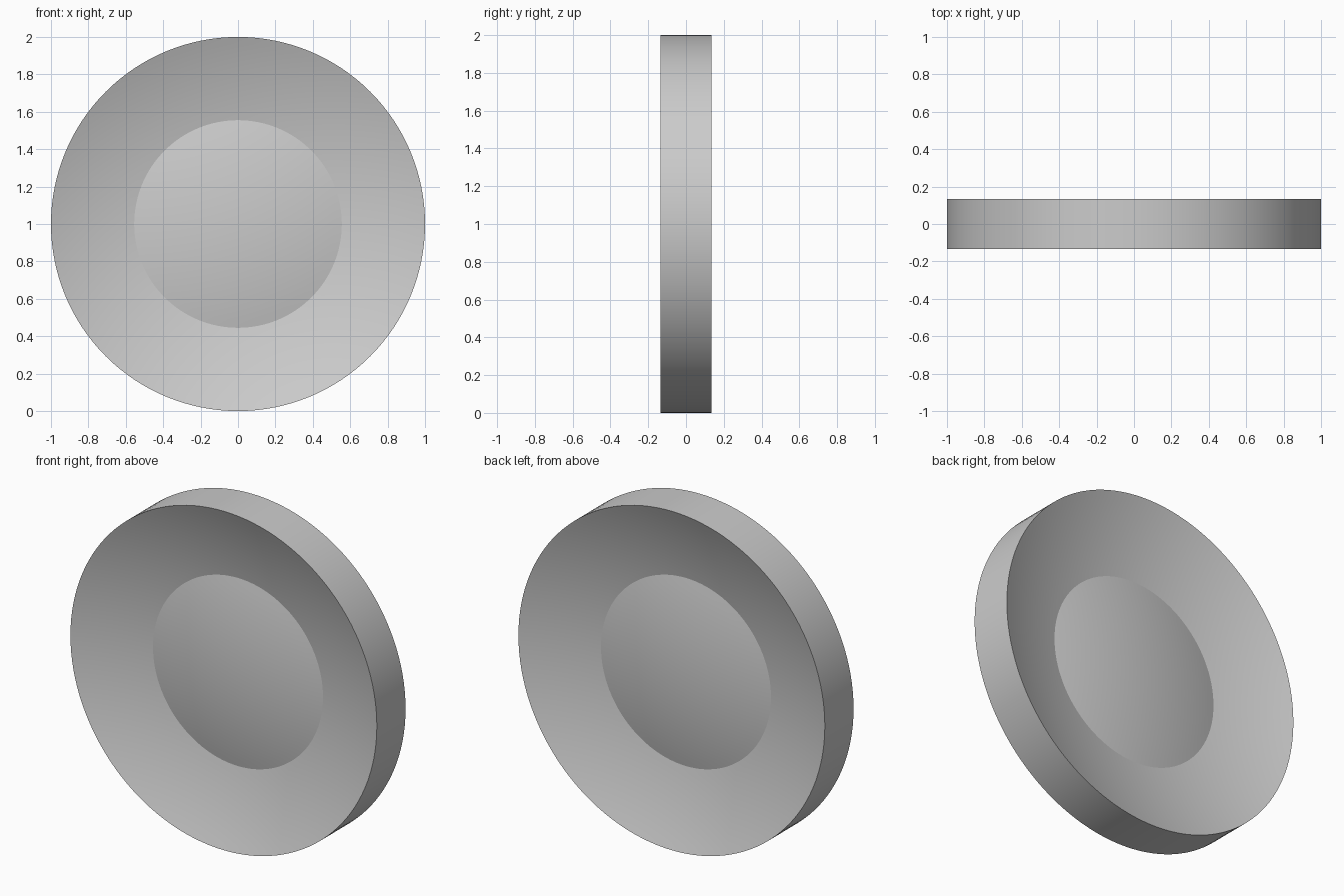
import bpy, math

if "Cube" in bpy.data.objects:
    bpy.data.objects.remove(bpy.data.objects["Cube"])

HALF = 0.134      # half thickness at the rim
CROSS = 0.555     # radius where the two dished faces meet
R = 2.705         # radius of the spherical dish
SEG = 128


def dish(r):
    """Height of the dished face above the mid plane at radius r."""
    return HALF - (math.sqrt(R * R - r * r) - math.sqrt(R * R - 1))


def lathe(name, profile, closed):
    """Revolve (radius, y) points about the y axis through z = 1."""
    verts, rings, faces = [], [], []
    for r, y in profile:
        n = 1 if r < 1e-6 else SEG
        rings.append([len(verts) + i for i in range(n)])
        for i in range(n):
            a = 2 * math.pi * i / SEG
            verts.append((r * math.cos(a), y, 1 + r * math.sin(a)))
    pairs = list(zip(rings, rings[1:] + (rings[:1] if closed else [])))
    if not closed:
        pairs = pairs[:len(rings) - 1]
    for a, b in pairs:
        for i in range(SEG):
            j = (i + 1) % SEG
            q = [a[i % len(a)], a[j % len(a)], b[j % len(b)], b[i % len(b)]]
            faces.append(list(dict.fromkeys(q)))
    me = bpy.data.meshes.new(name)
    me.from_pydata(verts, [], faces)
    ob = bpy.data.objects.new(name, me)
    bpy.context.collection.objects.link(ob)
    bpy.context.view_layer.objects.active = ob
    ob.select_set(True)
    # consistent outward normals, smooth with sharp rims
    bpy.ops.object.mode_set(mode='EDIT')
    bpy.ops.mesh.select_all(action='SELECT')
    bpy.ops.mesh.normals_make_consistent(inside=False)
    bpy.ops.object.mode_set(mode='OBJECT')
    bpy.ops.object.shade_smooth_by_angle(angle=math.radians(20))
    ob.select_set(False)
    return ob


N = 12
# Outer ring: thick at the rim, dished on both sides to a thin inner edge
radii = [CROSS + (1 - CROSS) * i / N for i in range(1, N + 1)]
ring = [(CROSS, 0)] + [(r, -dish(r)) for r in radii] + [(r, dish(r)) for r in reversed(radii)]
lathe("dished_ring", ring, True)

# Centre lens: shallow dome on both sides
radii = [CROSS * i / N for i in range(N)]
lens = [(r, dish(r)) for r in radii] + [(CROSS, 0)] + [(r, -dish(r)) for r in reversed(radii)]
lathe("centre_lens", lens, False)
